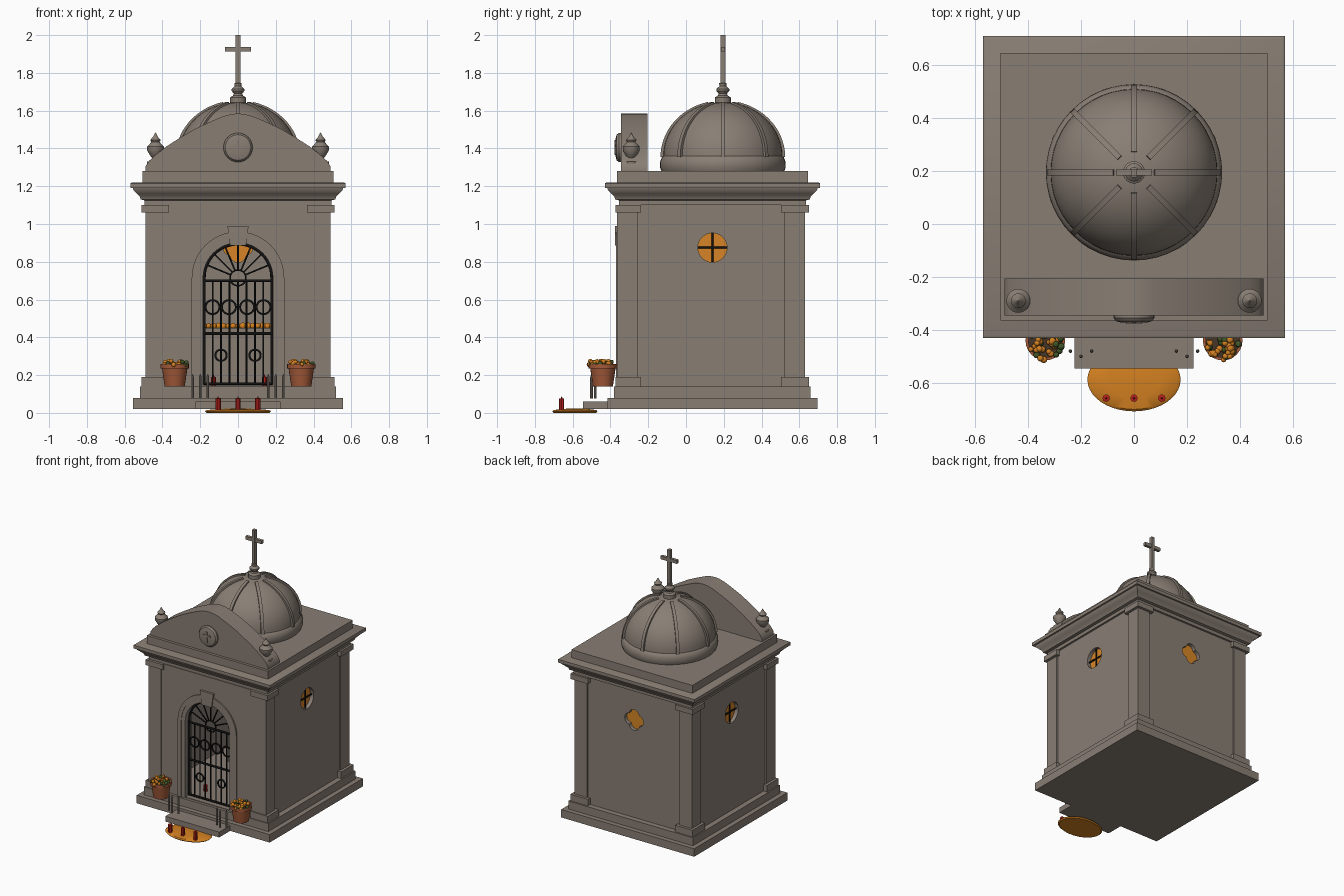
import bpy, bmesh, math, random
from math import sin, cos, pi
from mathutils import Matrix, Vector

if "Cube" in bpy.data.objects:
    bpy.data.objects.remove(bpy.data.objects["Cube"])

random.seed(4)
CY = 0.14  # centre of the building in y

def mat(name, r, g, b):
    m = bpy.data.materials.new(name)
    m.diffuse_color = (r, g, b, 1)
    m.use_nodes = True
    m.node_tree.nodes["Principled BSDF"].inputs["Base Color"].default_value = m.diffuse_color
    return m

STONE = mat("stone", 0.25, 0.21, 0.175)
IRON = mat("black_iron", 0.006, 0.006, 0.006)
GLASS = mat("amber_glass", 0.68, 0.235, 0.02)
ORANGE = mat("marigold_orange", 0.66, 0.22, 0.015)
CLAY = mat("terracotta", 0.36, 0.10, 0.04)
RED = mat("candle_red", 0.48, 0.015, 0.012)
GREEN = mat("leaf_green", 0.05, 0.09, 0.02)
SOIL = mat("soil_brown", 0.06, 0.035, 0.02)

def finish(name, bm, m, angle=0.6):
    bmesh.ops.recalc_face_normals(bm, faces=bm.faces)
    me = bpy.data.meshes.new(name)
    bm.to_mesh(me)
    bm.free()
    me.materials.append(m)
    me.shade_smooth()
    me.set_sharp_from_angle(angle=angle)
    o = bpy.data.objects.new(name, me)
    bpy.context.collection.objects.link(o)
    return o

def loft(name, rings, m):
    """Stack of closed rings of points, capped at both ends."""
    bm = bmesh.new()
    vs = [[bm.verts.new(p) for p in r] for r in rings]
    n = len(vs[0])
    for a, b in zip(vs, vs[1:]):
        for i in range(n):
            bm.faces.new((a[i], a[(i + 1) % n], b[(i + 1) % n], b[i]))
    bm.faces.new(vs[0][::-1])
    bm.faces.new(vs[-1])
    return finish(name, bm, m)

def box(name, x0, x1, y0, y1, z0, z1, m=STONE):
    return loft(name, [[(x0, y0, z), (x1, y0, z), (x1, y1, z), (x0, y1, z)] for z in (z0, z1)], m)

def prism(name, pts, a, b, m=STONE, axis='y'):
    """Outline (u, z) extruded along y or x."""
    put = (lambda u, z, d: (u, d, z)) if axis == 'y' else (lambda u, z, d: (d, u, z))
    return loft(name, [[put(u, z, d) for u, z in pts] for d in (a, b)], m)

def squares(name, prof):
    return loft(name, [[(sx * h, CY + sy * h, z) for sx, sy in ((-1, -1), (1, -1), (1, 1), (-1, 1))]
                       for h, z in prof], STONE)

def lathe(name, prof, x, y, m=STONE, seg=24, sy=1):
    return loft(name, [[(x + max(r, 0.0005) * cos(2 * pi * i / seg), y + sy * max(r, 0.0005) * sin(2 * pi * i / seg), z)
                        for i in range(seg)] for r, z in prof], m)

def tubes(name, paths, r, m=IRON):
    cu = bpy.data.curves.new(name, 'CURVE')
    cu.dimensions = '3D'
    cu.bevel_depth, cu.bevel_resolution, cu.use_fill_caps = r, 1, True
    for pts in paths:
        s = cu.splines.new('POLY')
        s.points.add(len(pts) - 1)
        for p, c in zip(s.points, pts):
            p.co = (*c, 1)
    cu.materials.append(m)
    o = bpy.data.objects.new(name, cu)
    bpy.context.collection.objects.link(o)
    bpy.ops.object.select_all(action='DESELECT')
    o.select_set(True)
    bpy.context.view_layer.objects.active = o
    bpy.ops.object.convert(target='MESH')

def balls(name, centres, r, m):
    bm = bmesh.new()
    for c in centres:
        s = random.uniform(0.8, 1.15) * r
        bmesh.ops.create_icosphere(bm, subdivisions=2, radius=s, matrix=Matrix.Translation(c))
    return finish(name, bm, m)

def arc(cx, cz, r, a0, a1, n):
    return [(cx + r * cos(a0 + (a1 - a0) * i / n), cz + r * sin(a0 + (a1 - a0) * i / n)) for i in range(n + 1)]

def arch(r, z0, zc=0.715):
    return [(r, z0)] + arc(0, zc, r, 0, pi, 24) + [(-r, z0)]

def cut(o, c):
    mod = o.modifiers.new("cut", 'BOOLEAN')
    mod.operation, mod.solver, mod.object = 'DIFFERENCE', 'EXACT', c
    c.hide_render = True
    bpy.context.view_layer.objects.active = o
    bpy.ops.object.modifier_apply(modifier="cut")
    bpy.data.objects.remove(c)

# plinth and hollow walls with door and window openings
squares("lower_plinth", [(0.555, 0.02), (0.555, 0.08)])
squares("upper_plinth", [(0.52, 0.08), (0.52, 0.14)])
walls = box("walls", -0.48, 0.48, -0.36, 0.62, 0.14, 1.10)
circle = arc(CY, 0.875, 0.077, 0, 2 * pi * 31 / 32, 31)
quatre = []
for i in range(48):
    t = 2 * pi * i / 48
    p = (t + pi / 4) % (pi / 2) - pi / 4
    r = 0.036 * cos(p) + math.sqrt(0.042 ** 2 - (0.036 * sin(p)) ** 2)
    quatre.append((r * cos(t), 0.875 + r * sin(t)))
cut(walls, box("room_cutter", -0.42, 0.42, -0.29, 0.56, 0.145, 1.08))
cut(walls, prism("door_cutter", arch(0.185, 0.145), -0.5, -0.2))
cut(walls, prism("side_cutter", circle, -0.6, 0.6, axis='x'))
cut(walls, prism("back_cutter", quatre, 0.5, 0.8))
walls.data.set_sharp_from_angle(angle=0.6)

# window panes and bars
prism("back_pane", quatre, 0.585, 0.592, GLASS)
for s, side in ((-1, "left"), (1, "right")):
    prism(side + "_pane", circle, s * 0.445, s * 0.452, GLASS, 'x')
    tubes(side + "_window_bars", [[(s * 0.462, CY - 0.077, 0.875), (s * 0.462, CY + 0.077, 0.875)],
                                  [(s * 0.462, CY, 0.798), (s * 0.462, CY, 0.952)]], 0.006)

# corner pilasters: shaft, base, capital
for s in (-1, 1):
    for end, yo, d in (("front", -0.366, 1), ("back", 0.63, -1)):
        for part, g, z0, z1 in (("pilaster", 0, 0.14, 1.10), ("pilaster_base", 0.02, 0.14, 0.19),
                                ("pilaster_capital", 0.02, 1.06, 1.10)):
            gy = g * (0.4 if d > 0 else 1)
            xs = sorted((s * (0.385 - g), s * (0.49 + g)))
            ys = sorted((yo - d * gy, yo + d * (0.108 + g)))
            box(f"{end}_{part}", *xs, *ys, z0, z1)

# cornice and attic
squares("cornice", [(0.495, 1.10), (0.495, 1.125), (0.515, 1.13), (0.52, 1.145), (0.535, 1.16), (0.553, 1.178),
                    (0.557, 1.19), (0.57, 1.19), (0.57, 1.215), (0.56, 1.22)])
squares("attic", [(0.505, 1.22), (0.505, 1.28)])

# curved pediment with medallion
half = [(0.49, 1.28), (0.49, 1.305), (0.47, 1.335), (0.437, 1.365), (0.38, 1.41), (0.31, 1.455),
        (0.225, 1.505), (0.15, 1.54), (0.08, 1.57), (0.035, 1.582)]
prism("pediment", half + [(0, 1.585)] + [(-x, z) for x, z in half[::-1]], -0.345, -0.205)
loft("medallion", [[(x, y, z) for x, z in arc(0, 1.405, r, 0, 2 * pi * 31 / 32, 31)]
                   for r, y in ((0.077, -0.34), (0.077, -0.355), (0.068, -0.367), (0.05, -0.372))], STONE)
box("medallion_cross_upright", -0.007, 0.007, -0.378, -0.37, 1.365, 1.445)
box("medallion_cross_arm", -0.03, 0.03, -0.378, -0.37, 1.408, 1.422)

# urns
for s in (-1, 1):
    lathe("urn", [(0.045, 1.28), (0.045, 1.33), (0.022, 1.335), (0.018, 1.35), (0.03, 1.365), (0.044, 1.39),
                  (0.045, 1.41), (0.03, 1.425), (0.022, 1.435), (0.028, 1.445), (0.014, 1.46), (0, 1.485)],
          s * 0.437, -0.29)

# dome, ribs, finial and cross
DY = 0.195
dome = [(0.325, 1.28), (0.333, 1.30), (0.332, 1.33), (0.322, 1.355)]
dome += [(0.315 * cos(a * pi / 32), 1.36 + 0.285 * sin(a * pi / 32)) for a in range(17)]
lathe("dome", dome, 0, DY, seg=48)
outer = [(0.33 * cos(a), 1.355 + 0.30 * sin(a)) for a in [1.33 * i / 14 for i in range(15)]]
inner = [(0.30 * cos(a), 1.355 + 0.27 * sin(a)) for a in [1.33 * i / 14 for i in range(15)]]
for k in range(8):
    rib = prism("dome_rib", outer + inner[::-1], -0.011, 0.011)
    rib.matrix_world = Matrix.Translation((0, DY, 0)) @ Matrix.Rotation(k * pi / 4, 4, 'Z')
lathe("finial", [(0.042, 1.63), (0.042, 1.67), (0.026, 1.68), (0.022, 1.69), (0.034, 1.705), (0.034, 1.715),
                 (0.018, 1.73), (0.02, 1.745), (0, 1.75)], 0, DY)
box("cross_upright", -0.012, 0.012, DY - 0.013, DY + 0.013, 1.73, 2.0)
box("cross_arm", -0.068, 0.068, DY - 0.011, DY + 0.011, 1.912, 1.937)

# door surround and keystone
for n, r0, r1, y in (("inner_arch_trim", 0.185, 0.215, -0.366), ("outer_arch_trim", 0.215, 0.245, -0.37)):
    prism(n, arch(r1, 0.141) + arch(r0, 0.141)[::-1], y, -0.35)
prism("keystone", [(-0.042, 0.885), (0.042, 0.885), (0.056, 0.99), (-0.056, 0.99)], -0.376, -0.34)

# iron gate: frame, bars, rings and fanlight
GY = -0.325
to3 = lambda pts: [(x, GY, z) for x, z in pts]
gate = [to3([(x * 0.0445, 0.15), (x * 0.0445, 0.70)]) for x in range(-4, 5)]
tubes("gate_bars", gate, 0.005)
tubes("gate_frame", [to3([(-0.183, z), (0.183, z)]) for z in (0.155, 0.42, 0.70)] + [to3(arch(0.179, 0.15))], 0.008)
rings = [(x, 0.56, 0.037) for x in (-0.135, -0.048, 0.048, 0.135)] + [(x, 0.305, 0.03) for x in (-0.09, 0.09)]
tubes("gate_rings", [to3(arc(x, z, r, 0, 2 * pi, 20)) for x, z, r in rings], 0.006)
fan = [to3([(0.042 * cos(a), 0.715 + 0.042 * sin(a)), (0.178 * cos(a), 0.715 + 0.178 * sin(a))])
       for a in [pi * i / 8 for i in range(1, 8)]]
tubes("gate_fan", fan + [to3(arc(0, 0.715, 0.042, 0, 2 * pi, 20))], 0.005)

# altar with flowers and candles inside
box("altar", -0.28, 0.28, 0.28, 0.55, 0.14, 0.45)
balls("altar_flowers", [Vector((-0.26 + 0.026 * i, 0.31 + random.uniform(0, 0.04), 0.46)) for i in range(21)], 0.017, ORANGE)

def candle(x, y, z, h):
    lathe("candle", [(0.014, z), (0.014, z + h), (0.004, z + h + 0.002), (0.002, z + h + 0.012)], x, y, RED, 10)

for x in (-0.13, 0.14):
    candle(x, -0.2, 0.145, 0.045)

# step, thin posts, petal carpet and outer candles
box("door_step", -0.225, 0.225, -0.545, -0.41, 0.02, 0.06)
for s in (-1, 1):
    for x, y in ((0.24, -0.48), (0.2, -0.5), (0.16, -0.48)):
        lathe("thin_post", [(0.007, 0.075), (0.007, 0.19), (0.002, 0.205)], s * x, y, seg=8)
lathe("petal_carpet", [(0.165, 0.0), (0.176, 0.008), (0.165, 0.015), (0.1, 0.021), (0, 0.024)], 0, -0.588, ORANGE, 40, 0.68)
for x in (-0.105, 0, 0.105):
    candle(x, -0.658, 0.015, 0.06)

# flower pots
for s in (-1, 1):
    px, py = s * 0.335, -0.44
    lathe("flower_pot", [(0.053, 0.14), (0.067, 0.235), (0.075, 0.235), (0.075, 0.258), (0.064, 0.258), (0.064, 0.245)], px, py, CLAY)
    lathe("pot_soil", [(0.064, 0.244), (0.064, 0.25)], px, py, SOIL)
    spots = []
    for i in range(44):
        a, d = random.uniform(0, 2 * pi), 0.062 * math.sqrt(random.random())
        spots.append(Vector((px + d * cos(a), py - 0.012 + d * sin(a), random.uniform(0.255, 0.275))))
    balls("marigolds", spots[:30], 0.012, ORANGE)
    balls("pot_leaves", [p - Vector((0, 0, 0.004)) for p in spots[30:]], 0.012, GREEN)
